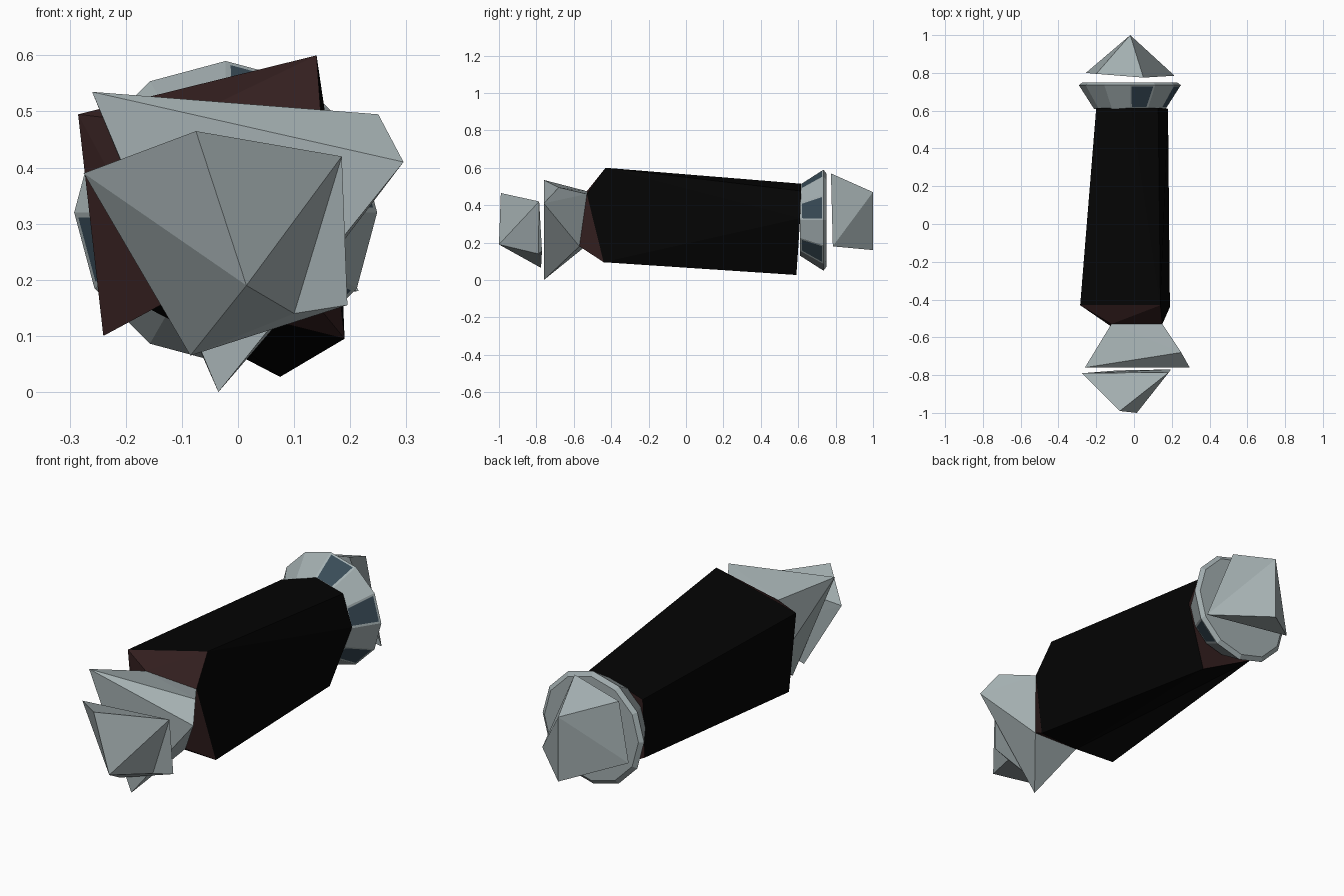
import bpy, bmesh, math
from mathutils import Vector

if "Cube" in bpy.data.objects:
    bpy.data.objects.remove(bpy.data.objects["Cube"])


def material(name, rgb):
    m = bpy.data.materials.new(name)
    m.diffuse_color = (*rgb, 1)
    m.use_nodes = True
    m.node_tree.nodes["Principled BSDF"].inputs["Base Color"].default_value = m.diffuse_color
    return m


STEEL = material("pale_steel", (0.37, 0.43, 0.44))
BLACK = material("black_grip", (0.0012, 0.0012, 0.0012))
BROWN = material("dark_brown", (0.034, 0.014, 0.014))
SLATE = material("slate_blue", (0.04, 0.07, 0.095))


def hull(bm, points):
    """Add a faceted convex solid around a few corner points."""
    verts = [bm.verts.new(p) for p in points]
    bmesh.ops.convex_hull(bm, input=verts)
    loose = [v for v in verts if v.is_valid and not v.link_faces]
    bmesh.ops.delete(bm, geom=loose, context='VERTS')


def finish(bm, name, mats):
    bmesh.ops.recalc_face_normals(bm, faces=bm.faces)
    me = bpy.data.meshes.new(name)
    bm.to_mesh(me)
    bm.free()
    for m in mats:
        me.materials.append(m)
    ob = bpy.data.objects.new(name, me)
    bpy.context.collection.objects.link(ob)
    return ob


# Front tip: wedge ending in a short ridge, with a thin base slab
A, B = (-0.075, -0.99, 0.465), (0.015, -1.0, 0.19)
C, D = (-0.275, -0.79, 0.39), (0.185, -0.785, 0.42)
E, F, G = (0.195, -0.77, 0.155), (-0.085, -0.775, 0.065), (0.10, -0.79, 0.14)
bm = bmesh.new()
hull(bm, [A, B, C, D, F, G])
hull(bm, [C, D, E, F, G])
finish(bm, "front_tip", [STEEL])

# Front collar: triangular front face widening from the grip
front_low_r, front_low_l = (0.12, -0.57, 0.18), (-0.11, -0.55, 0.17)
grip_front = [(-0.12, -0.53, 0.475), (0.15, -0.53, 0.46), front_low_r, front_low_l]
bm = bmesh.new()
hull(bm, [(-0.26, -0.76, 0.535), (0.295, -0.76, 0.41), (-0.035, -0.76, 0.0),
          (0.25, -0.68, 0.495)] + grip_front)
finish(bm, "front_collar", [STEEL])

# Grip: black block with brown end faces
low_r, low_l = (0.19, -0.44, 0.095), (-0.24, -0.44, 0.10)
back_low, back_left = (0.075, 0.59, 0.027), (-0.20, 0.60, 0.17)
bm = bmesh.new()
hull(bm, grip_front + [
    (-0.285, -0.43, 0.495), (0.14, -0.43, 0.60), low_r, low_l,
    (0.128, 0.615, 0.476), (-0.016, 0.615, 0.515), (-0.20, 0.615, 0.455),
    back_left, back_low, (0.18, 0.61, 0.33)])
# fold the underside of the grip inwards towards the front collar
under = [min(bm.verts, key=lambda v: (v.co - Vector(p)).length)
         for p in (front_low_l, front_low_r, low_r, back_low, back_left, low_l)]
old = [f for f in bm.faces if all(v in under for v in f.verts)]
bmesh.ops.delete(bm, geom=old, context='FACES_ONLY')
inner = [e for e in bm.edges if not e.link_faces]
bmesh.ops.delete(bm, geom=inner, context='EDGES')
for i in range(1, 5):
    bm.faces.new((under[0], under[i], under[i + 1]))
bmesh.ops.recalc_face_normals(bm, faces=bm.faces)
for f in bm.faces:
    f.material_index = 1 if abs(f.normal.y) > 0.4 else 0
finish(bm, "grip", [BLACK, BROWN])

# Rear collar: flared twelve-sided ring with some inset slate panels
N = 12
bm = bmesh.new()
rings = []
for y, r in ((0.61, 0.19), (0.735, 0.27), (0.75, 0.25)):
    rings.append([bm.verts.new((-0.022 + r * math.cos(2 * math.pi * i / N), y,
                                0.32 + r * math.sin(2 * math.pi * i / N)))
                  for i in range(N)])
panels = []
for k in range(2):
    for i in range(N):
        j = (i + 1) % N
        f = bm.faces.new((rings[k][i], rings[k][j], rings[k + 1][j], rings[k + 1][i]))
        if k == 0 and i in (0, 2, 6, 10):
            panels.append(f)
bm.faces.new(rings[0])
bm.faces.new(rings[2])
bmesh.ops.recalc_face_normals(bm, faces=bm.faces)
bmesh.ops.inset_individual(bm, faces=panels, thickness=0.014)
for f in panels:
    f.material_index = 1
finish(bm, "rear_collar", [STEEL, SLATE])

# Rear tip: wedge ending in an upright ridge
bm = bmesh.new()
hull(bm, [(-0.02, 1.0, 0.47), (-0.02, 1.0, 0.16), (0.05, 0.775, 0.57),
          (-0.20, 0.795, 0.516), (-0.255, 0.80, 0.235), (0.215, 0.785, 0.18)])
finish(bm, "rear_tip", [STEEL])
